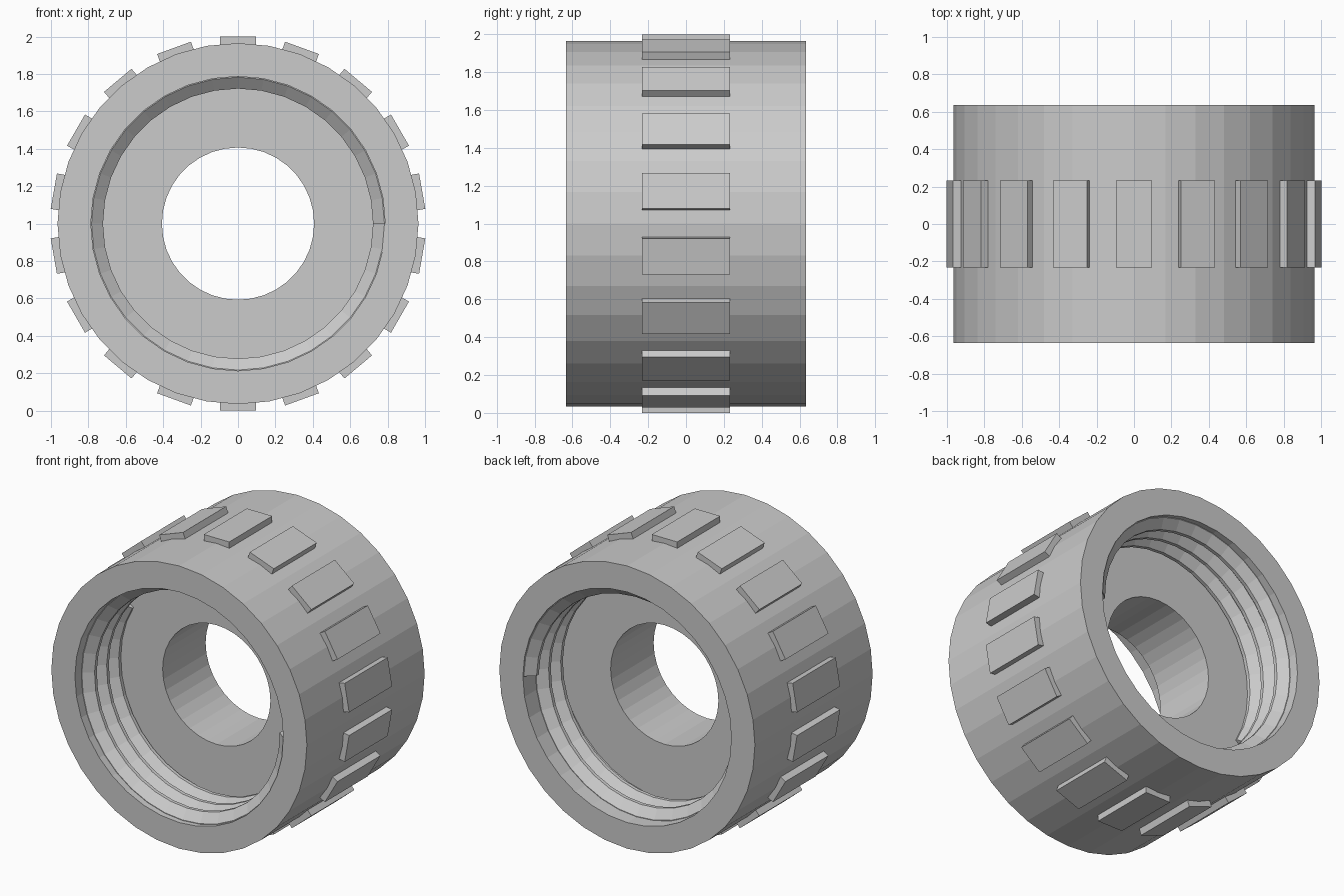
import bpy, bmesh
from math import sin, cos, pi
from mathutils import Matrix

if "Cube" in bpy.data.objects:
    bpy.data.objects.remove(bpy.data.objects["Cube"])

R_OUT, R_ROOT, R_CREST, R_BORE = 0.965, 0.787, 0.722, 0.407
HALF, WALL = 0.635, 0.232
SEG = 36
LIFT = Matrix.Translation((0, 0, 1))


def finish(bm, name, matrix=LIFT):
    bmesh.ops.recalc_face_normals(bm, faces=bm.faces[:])
    bm.transform(matrix)
    mesh = bpy.data.meshes.new(name)
    bm.to_mesh(mesh)
    bm.free()
    obj = bpy.data.objects.new(name, mesh)
    bpy.context.collection.objects.link(obj)
    return obj


def skin(bm, rings, closed):
    """Join successive closed cross-sections with quads; cap the ends if open."""
    n = len(rings[0])
    for i in range(len(rings) if closed else len(rings) - 1):
        a, b = rings[i], rings[(i + 1) % len(rings)]
        for j in range(n):
            k = (j + 1) % n
            bm.faces.new((a[j], a[k], b[k], b[j]))
    if not closed:
        bm.faces.new(rings[0])
        bm.faces.new(rings[-1])


def section(bm, profile, angle, shift=0):
    return [bm.verts.new((r * cos(angle), y + shift, r * sin(angle))) for r, y in profile]


# Sleeve: revolved wall with a socket at each end and a bored web between
half = [(R_BORE, -WALL), (R_ROOT, -WALL), (R_ROOT, -HALF), (R_OUT, -HALF)]
profile = half + [(r, -y) for r, y in reversed(half)]
bm = bmesh.new()
skin(bm, [section(bm, profile, 2 * pi * i / SEG) for i in range(SEG)], True)
finish(bm, "coupling_sleeve")

# Internal threads: right-hand helical ridge, turned about x for the back end
PITCH, TURNS = 0.13, 2.6
ridge = [(R_ROOT + 0.02, -0.062), (R_ROOT - 0.004, -0.062), (R_CREST, -0.012),
         (R_CREST, 0.012), (R_ROOT - 0.004, 0.062), (R_ROOT + 0.02, 0.062)]
for name, turn in (("front_thread", 0), ("back_thread", pi)):
    bm = bmesh.new()
    steps = int(TURNS * SEG)
    skin(bm, [section(bm, ridge, -2 * pi * i / SEG, -HALF + 0.066 + PITCH * i / SEG)
              for i in range(steps + 1)], False)
    finish(bm, name, LIFT @ Matrix.Rotation(turn, 4, 'X'))

# Grip ribs: flat pads around the middle
bm = bmesh.new()
for i in range(18):
    m = (Matrix.Rotation(2 * pi * i / 18, 4, 'Y') @ Matrix.Translation((0, 0, 0.965))
         @ Matrix.Diagonal((0.192, 2 * WALL, 0.07, 1)))
    bmesh.ops.create_cube(bm, size=1, matrix=m)
finish(bm, "grip_ribs")
